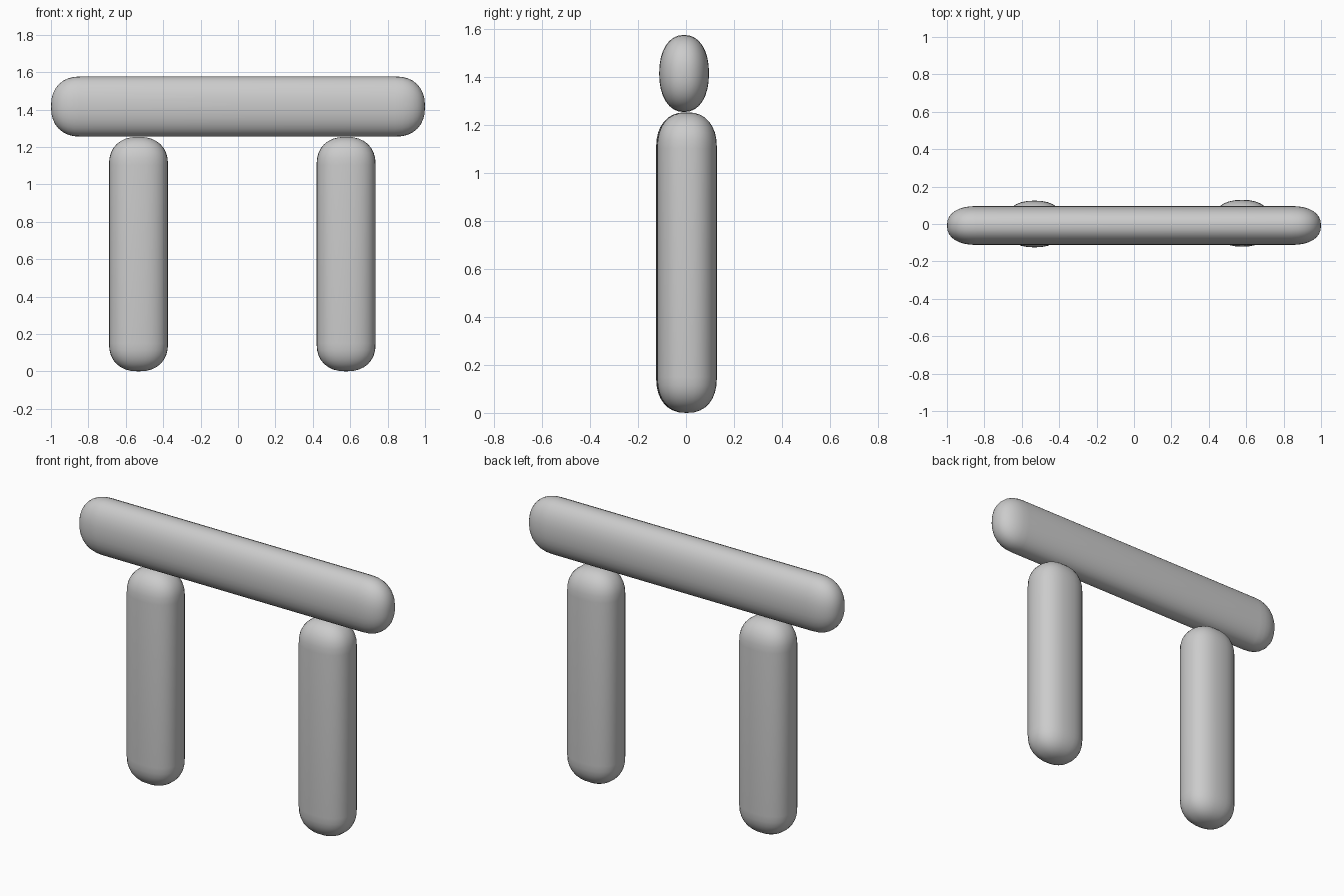
import bpy, bmesh, math
from mathutils import Matrix, Vector

if "Cube" in bpy.data.objects:
    bpy.data.objects.remove(bpy.data.objects["Cube"], do_unlink=True)

GREY = (0.6, 0.6, 0.6, 1)
mat = bpy.data.materials.new("stone grey")
mat.use_nodes = True
mat.diffuse_color = GREY
bsdf = next(n for n in mat.node_tree.nodes if n.type == 'BSDF_PRINCIPLED')
bsdf.inputs["Base Color"].default_value = GREY
bsdf.inputs["Roughness"].default_value = 0.7

SIDES, STEPS = 32, 8


def soft(angle, power):
    """Point on a slightly squared unit circle."""
    c, s = math.cos(angle), math.sin(angle)
    return (math.copysign(abs(c) ** (2 / power), c),
            math.copysign(abs(s) ** (2 / power), s))


def rounded_bar(name, half_a, half_b, half_len, cap, power, center, turn):
    """Oval bar along local z with softly domed ends."""
    dome = [soft(math.pi / 2 * i / STEPS, 2.3) for i in range(STEPS)]
    rings = [(r, -(half_len - cap) - h * cap) for r, h in reversed(dome)]
    rings += [(r, half_len - cap + h * cap) for r, h in dome]
    section = [soft(math.tau * i / SIDES, power) for i in range(SIDES)]

    bm = bmesh.new()
    loops = [[bm.verts.new((x * half_a * r, y * half_b * r, z)) for x, y in section]
             for r, z in rings]
    for low, high in zip(loops, loops[1:]):
        for i in range(SIDES):
            j = (i + 1) % SIDES
            bm.faces.new((low[i], low[j], high[j], high[i]))
    # close both domes at a pole
    for loop, z in ((loops[0], -half_len), (loops[-1], half_len)):
        pole = bm.verts.new((0, 0, z))
        for i in range(SIDES):
            bm.faces.new((loop[i], loop[(i + 1) % SIDES], pole))
    bm.transform(Matrix.Translation(Vector(center)) @ turn)
    bmesh.ops.recalc_face_normals(bm, faces=bm.faces)
    for f in bm.faces:
        f.smooth = True

    mesh = bpy.data.meshes.new(name)
    bm.to_mesh(mesh)
    bm.free()
    mesh.materials.append(mat)
    obj = bpy.data.objects.new(name, mesh)
    bpy.context.collection.objects.link(obj)
    return obj


# Two upright posts
for name, x, y in (("right_post", -0.532, 0.0), ("left_post", 0.578, 0.004)):
    rounded_bar(name, 0.158, 0.125, 0.627, 0.15, 2.35, (x, y, 0.627), Matrix())

# Beam lying across the posts
rounded_bar("top_beam", 0.161, 0.104, 1.0, 0.16, 2.2, (0, -0.008, 1.416),
            Matrix.Rotation(math.pi / 2, 4, 'Y'))
